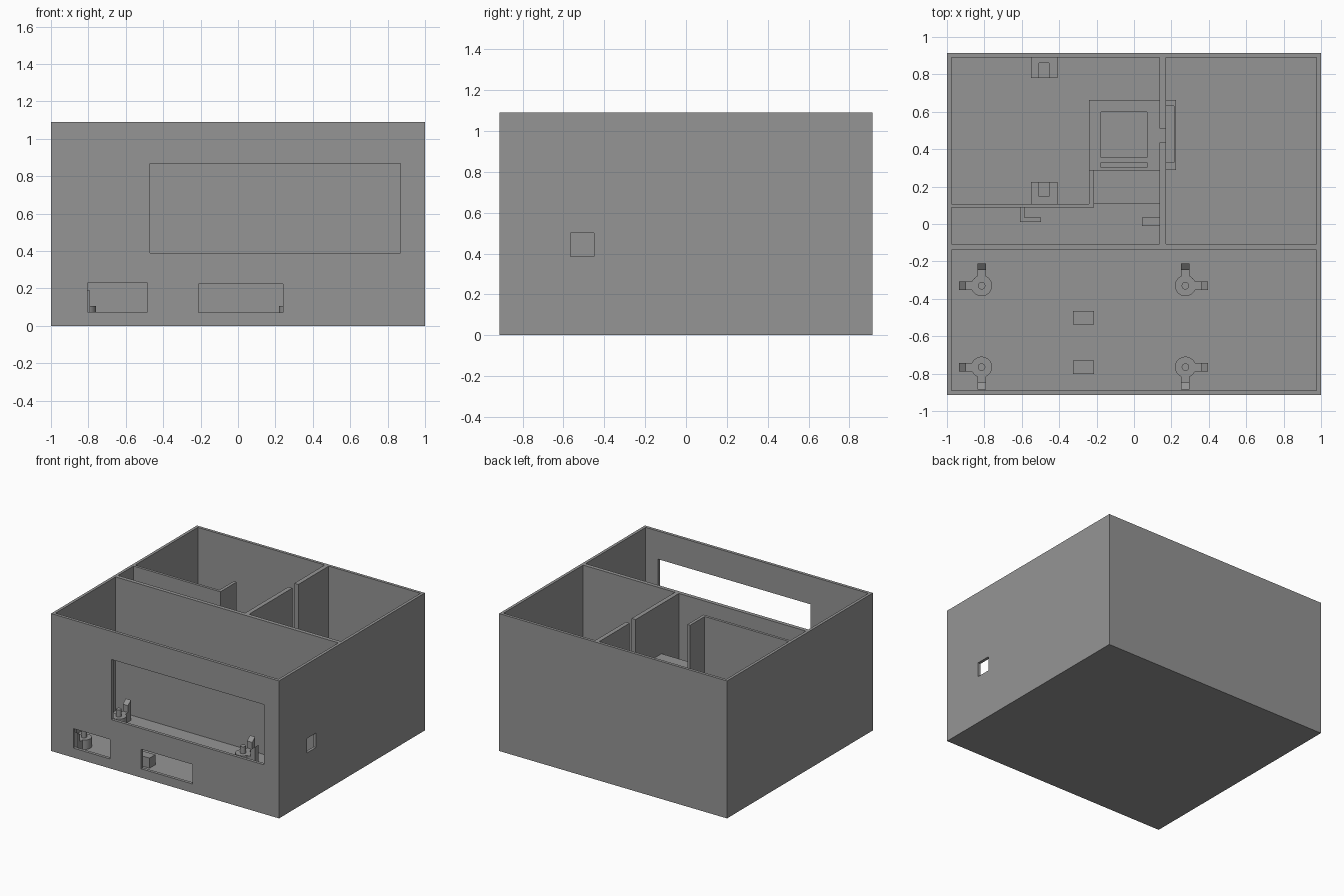
import bpy, bmesh, math
from mathutils import Matrix, Vector

if "Cube" in bpy.data.objects:
    bpy.data.objects.remove(bpy.data.objects["Cube"])

grey = bpy.data.materials.new("plain_grey")
grey.diffuse_color = (0.3, 0.3, 0.3, 1)
grey.use_nodes = True
grey.node_tree.nodes["Principled BSDF"].inputs["Base Color"].default_value = grey.diffuse_color

H, FLOOR = 1.09, 0.03


def finish(name, bm):
    bmesh.ops.recalc_face_normals(bm, faces=bm.faces)
    me = bpy.data.meshes.new(name)
    bm.to_mesh(me)
    bm.free()
    me.materials.append(grey)
    ob = bpy.data.objects.new(name, me)
    bpy.context.collection.objects.link(ob)
    return ob


def boxes(name, *bounds):
    """Object of axis-aligned boxes given as x0, x1, y0, y1, z0, z1."""
    bm = bmesh.new()
    for x0, x1, y0, y1, z0, z1 in bounds:
        m = Matrix.Translation(((x0 + x1) / 2, (y0 + y1) / 2, (z0 + z1) / 2))
        bmesh.ops.create_cube(bm, size=1, matrix=m @ Matrix.Diagonal((x1 - x0, y1 - y0, z1 - z0, 1)))
    return finish(name, bm)


def cut(ob, *bounds):
    cutter = boxes("cutter", *bounds)
    cutter.hide_render = True
    mod = ob.modifiers.new("cut", 'BOOLEAN')
    mod.operation, mod.solver, mod.object = 'DIFFERENCE', 'EXACT', cutter
    bpy.context.view_layer.objects.active = ob
    bpy.ops.object.modifier_apply(modifier=mod.name)
    bpy.data.objects.remove(cutter)


# Housing: solid block hollowed into three rooms
housing = boxes("housing", (-1, 1, -0.914, 0.914, 0, H))
cut(housing,
    (-0.977, 0.977, -0.89, -0.138, FLOOR, 2),
    (-0.977, 0.137, -0.107, 0.891, FLOOR, 2),
    (0.172, 0.977, -0.107, 0.891, FLOOR, 2))
# Display window, two front slots, side port, wire notch in the inner wall
cut(housing,
    (-0.47, 0.87, -1, -0.85, 0.39, 0.867),
    (-0.805, -0.485, -1, -0.88, 0.075, 0.23),
    (-0.21, 0.24, -1, -0.88, 0.07, 0.225),
    (0.9, 1.1, -0.565, -0.45, 0.385, 0.5),
    (0.12, 0.19, 0.435, 0.51, 0.6, 2))

# L-shaped inner partition
boxes("partition", (-0.977, -0.215, 0.087, 0.108, FLOOR, H),
      (-0.24, -0.215, 0.108, 0.29, FLOOR, H))

# Raised ledge and the compartment block beside it
boxes("ledge", (-0.215, 0.137, 0.11, 0.29, FLOOR, 0.695))
block = boxes("compartment_block", (-0.24, 0.137, 0.29, 0.662, FLOOR, 0.6))
cut(block, (-0.177, 0.07, 0.355, 0.6, 0.5, 1), (-0.177, 0.07, 0.303, 0.33, 0.5, 1))
pocket = boxes("side_pocket", (0.172, 0.225, 0.29, 0.662, FLOOR, 0.6))
cut(pocket, (0.16, 0.213, 0.33, 0.63, 0.5, 1))

# Slotted rail holders facing each other
for name, y0, y1, s0, s1 in (("rear_rail", 0.78, 0.891, 0.7, 0.86),
                             ("front_rail", 0.108, 0.225, 0.147, 0.3)):
    rail = boxes(name, (-0.55, -0.41, y0, y1, FLOOR, 0.4))
    cut(rail, (-0.508, -0.455, s0, s1, FLOOR + 0.01, 1))

# Guides in the narrow passage
boxes("angle_guide", (-0.61, -0.585, 0.012, 0.087, FLOOR, 0.4),
      (-0.585, -0.497, 0.012, 0.035, FLOOR, 0.4))
boxes("stop_guide", (0.042, 0.137, -0.01, 0.035, FLOOR, 0.4))

# Floor blocks
for y in (-0.5, -0.765):
    boxes("floor_block", (-0.325, -0.215, y - 0.036, y + 0.036, FLOOR, 0.11))


def hook_arm(bm, direction):
    """Low arm ending in an upright whose top slopes inward."""
    outline = [(0.04, FLOOR), (0.12, FLOOR), (0.12, 0.19), (0.083, 0.16), (0.083, 0.105), (0.04, 0.105)]
    side = Vector((-direction.y, direction.x, 0)) * 0.0225
    a, b = [[bm.verts.new(direction * r + Vector((0, 0, z)) + s * side) for r, z in outline]
            for s in (-1, 1)]
    bm.faces.new(a)
    bm.faces.new(b[::-1])
    for i in range(6):
        j = (i + 1) % 6
        bm.faces.new((a[i], b[i], b[j], a[j]))


# Board standoffs: round base, pin and two outward hooks
for x, sx in ((-0.815, -1), (0.275, 1)):
    for y, sy in ((-0.33, 1), (-0.765, -1)):
        bm = bmesh.new()
        for r, top in ((0.056, 0.105), (0.02, 0.16)):
            bmesh.ops.create_cone(bm, cap_ends=True, segments=32, radius1=r, radius2=r, depth=top - FLOOR,
                                  matrix=Matrix.Translation((0, 0, (top + FLOOR) / 2)))
        hook_arm(bm, Vector((sx, 0, 0)))
        hook_arm(bm, Vector((0, sy, 0)))
        ob = finish("standoff", bm)
        ob.location = (x, y, 0)
        bpy.ops.object.select_all(action='DESELECT')
        ob.select_set(True)
        bpy.context.view_layer.objects.active = ob
        bpy.ops.object.shade_smooth_by_angle(angle=math.radians(30))
